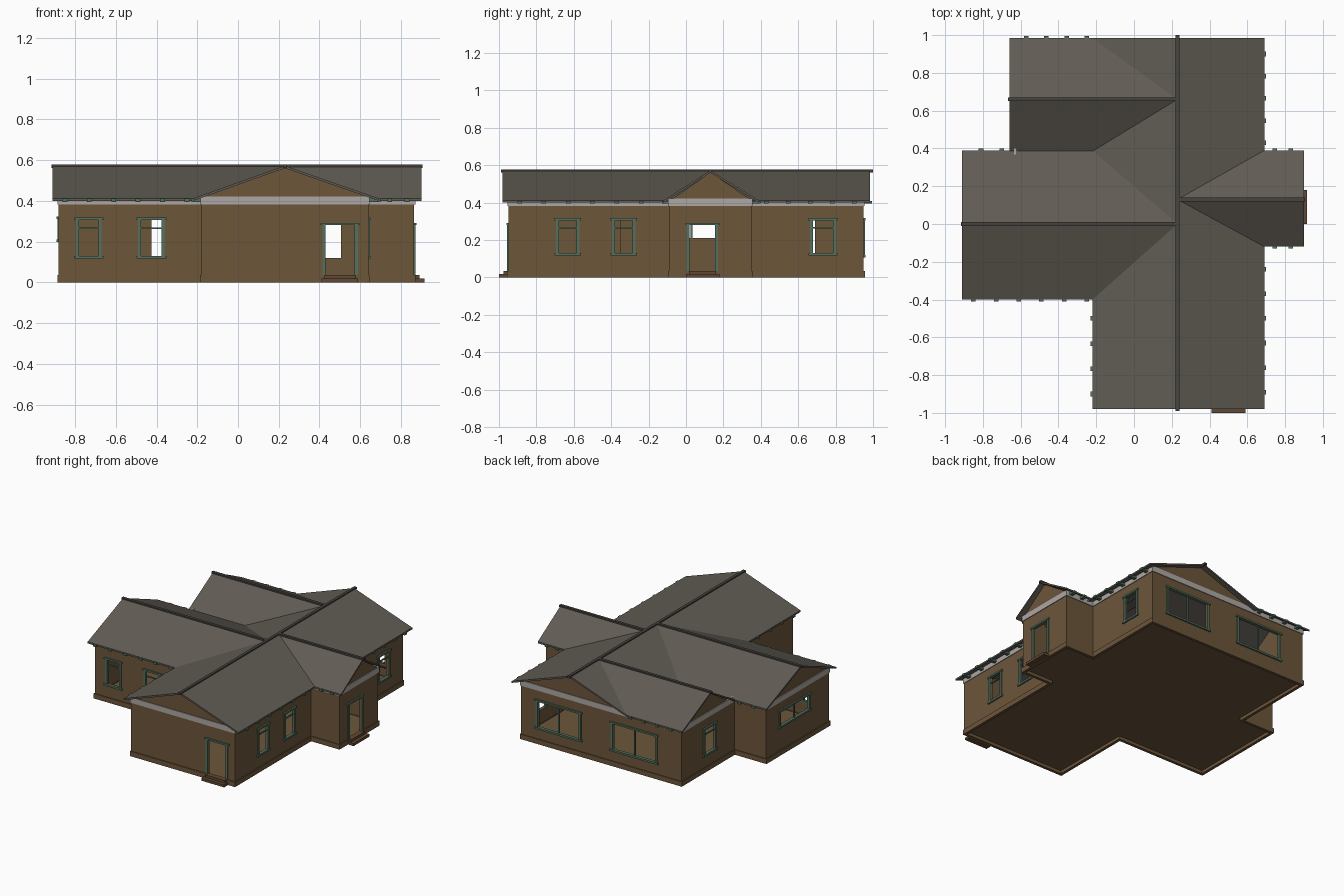
import bpy, bmesh
from mathutils import Vector

if "Cube" in bpy.data.objects:
    bpy.data.objects.remove(bpy.data.objects["Cube"])


def material(name, r, g, b):
    m = bpy.data.materials.new(name)
    m.diffuse_color = (r, g, b, 1)
    m.use_nodes = True
    m.node_tree.nodes["Principled BSDF"].inputs["Base Color"].default_value = m.diffuse_color
    return m


WALL = material("brown_wall", 0.150, 0.092, 0.042)
ROOF = material("grey_roof", 0.118, 0.106, 0.088)
CAP = material("dark_ridge", 0.060, 0.056, 0.048)
GREEN = material("green_trim", 0.085, 0.165, 0.115)
WHITE = material("white_frieze", 0.42, 0.39, 0.37)
STEP = material("step_brown", 0.120, 0.065, 0.033)


def finish(name, bm, mat):
    bmesh.ops.recalc_face_normals(bm, faces=bm.faces[:])
    me = bpy.data.meshes.new(name)
    bm.to_mesh(me)
    bm.free()
    me.materials.append(mat)
    ob = bpy.data.objects.new(name, me)
    bpy.context.collection.objects.link(ob)
    return ob


def boxes(name, mat, items):
    """One object out of several (x0,x1,y0,y1,z0,z1) boxes."""
    bm = bmesh.new()
    for x0, x1, y0, y1, z0, z1 in items:
        vs = bmesh.ops.create_cube(bm, size=1)["verts"]
        for v in vs:
            v.co = Vector(((x0 + x1) / 2 + v.co.x * (x1 - x0),
                           (y0 + y1) / 2 + v.co.y * (y1 - y0),
                           (z0 + z1) / 2 + v.co.z * (z1 - z0)))
    return finish(name, bm, mat)


def prism(name, mat, pts, shift):
    """Polygon swept along a vector."""
    bm = bmesh.new()
    a = [bm.verts.new(p) for p in pts]
    b = [bm.verts.new(Vector(p) + Vector(shift)) for p in pts]
    bm.faces.new(a)
    bm.faces.new(b[::-1])
    for i in range(len(a)):
        j = (i + 1) % len(a)
        bm.faces.new((a[i], a[j], b[j], b[i]))
    return finish(name, bm, mat)


PLAN = [(-.18, -.95), (.64, -.95), (.64, -.09), (.865, -.09), (.865, .35), (.64, .35),
        (.64, .95), (-.63, .95), (-.63, .35), (-.88, .35), (-.88, -.36), (-.18, -.36)]


def offset(d):
    out = []
    for i, p in enumerate(PLAN):
        a, p, b = Vector(PLAN[i - 1]), Vector(p), Vector(PLAN[(i + 1) % len(PLAN)])
        d1, d2 = (p - a).normalized(), (b - p).normalized()
        out.append(p + d * (Vector((d1.y, -d1.x)) + Vector((d2.y, -d2.x))))
    return out


def ring(name, mat, outer, inner, z0, z1):
    """Wall running round the floor plan."""
    bm = bmesh.new()
    loops = [[bm.verts.new((p.x, p.y, z)) for p in offset(d)]
             for d, z in ((outer, z0), (outer, z1), (inner, z1), (inner, z0))]
    n = len(PLAN)
    for k in range(4):
        a, b = loops[k], loops[(k + 1) % 4]
        for i in range(n):
            j = (i + 1) % n
            bm.faces.new((a[i], a[j], b[j], b[i]))
    return finish(name, bm, mat)


# Shell of the house
ring("plinth", WALL, .006, -.014, 0, .035)
walls = ring("walls", WALL, 0, -.012, .03, .415)
ring("frieze", WHITE, .005, -.006, .382, .421)
prism("floor", WALL, [(p.x, p.y, .022) for p in offset(-.005)], (0, 0, .008))


def side(axis, c, s, a0, a1, o0, o1, z0, z1):
    """Box placed on a wall plane: a = along wall, o = outward distance."""
    lo, hi = sorted((c + s * o0, c + s * o1))
    return (lo, hi, a0, a1, z0, z1) if axis == "x" else (a0, a1, lo, hi, z0, z1)


# Openings: name, wall axis, wall position, outward sign, range along wall, heights
OPEN = [
    ("front_window_left", "y", -.36, -1, -.78, -.685, .13, .305),
    ("front_window_right", "y", -.36, -1, -.475, -.375, .13, .305),
    ("side_window_a", "x", .64, 1, -.68, -.585, .13, .305),
    ("side_window_b", "x", .64, 1, -.38, -.285, .13, .305),
    ("side_window_c", "x", .64, 1, .68, .785, .13, .305),
    ("back_wing_window", "x", -.63, -1, .575, .69, .13, .305),
    ("back_wide_window_a", "y", .95, 1, .18, .505, .12, .305),
    ("back_wide_window_b", "y", .95, 1, -.425, -.09, .12, .305),
    ("left_wide_window", "x", -.88, -1, -.13, .19, .21, .31),
    ("front_door", "y", -.95, -1, .43, .572, .036, .28),
    ("side_door", "x", .865, 1, .02, .155, .036, .28),
]
cutter = boxes("opening_cutter", WALL, [side(*o[1:6], -.03, .03, *o[6:]) for o in OPEN])
mod = walls.modifiers.new("openings", "BOOLEAN")
mod.object = cutter
mod.solver = "EXACT"
dg = bpy.context.evaluated_depsgraph_get()
cut = bpy.data.meshes.new_from_object(walls.evaluated_get(dg))
walls.modifiers.clear()
walls.data = cut
bpy.data.objects.remove(cutter)

# Frames, sills, heads and glazing bars
for name, ax, c, s, a0, a1, z0, z1 in OPEN:
    def f(u0, u1, w0, w1, out=.007, inn=-.012):
        return side(ax, c, s, u0, u1, inn, out, w0, w1)
    t = .016
    parts = [f(a0 - t, a0, z0, z1), f(a1, a1 + t, z0, z1),
             f(a0 - t - .008, a1 + t + .008, z1, z1 + .012, .011)]
    if "door" not in name:
        parts.append(f(a0 - t - .008, a1 + t + .008, z0 - .013, z0, .011))
        m = (a0 + a1) / 2
        if "wide" in name:
            parts.append(f(m - .005, m + .005, z0, z1, 0, -.008))
        else:
            parts.append(f(a0, a1, .262, .27, 0, -.008))
    boxes(name + "_frame", GREEN, parts)

# Door steps
boxes("front_steps", STEP, [(.41, .59, -1, -.95, 0, .018), (.425, .578, -.975, -.945, .018, .036)])
boxes("side_steps", STEP, [(.865, .915, 0, .18, 0, .018), (.86, .89, .015, .16, .018, .036)])

# Roof planes: each runs from an eave line up to a ridge line
E, R, T = .412, .572, .012


def roof(name, e0, e1, r1, r0):
    prism(name, ROOF, [(*e0, E), (*e1, E), (*r1, R), (*r0, R)], (0, 0, -T))


for tag, x in (("left", -.22), ("right", .69)):
    roof("main_roof_" + tag, (x, -.98), (x, .985), (.23, .985), (.23, -.98))
# wing: name, end x, inner eave x, front eave y, back eave y, ridge y
WINGS = [("left_wing", -.91, -.22, -.40, .39, 0), ("back_wing", -.66, -.22, .385, .985, .66),
         ("porch", .90, .69, -.12, .39, .13)]
caps = [(.22, .24, -.99, 1.0, .562, .577)]
for name, xe, xi, ya, yb, yr in WINGS:
    for tag, y in (("front", ya), ("rear", yb)):
        roof(f"{name}_roof_{tag}", (xe, y), (xi, y), (.23, yr), (xe, yr))
    end = xe + (.006 if xe > 0 else -.006)
    caps.append((min(end, .23), max(end, .23), yr - .01, yr + .01, .562, .577))
    # gable triangle over the end wall
    d = .03 if xe < 0 else -.035
    prism(name + "_gable", WALL, [(xe + d, ya + .04, .414), (xe + d, yb - .04, .414),
                                  (xe + d, yr, .563)], (d * .35, 0, 0))
boxes("ridge_caps", CAP, caps)
for tag, y, d in (("front", -.95, .01), ("back", .95, -.01)):
    prism(f"main_gable_{tag}", WALL, [(-.18, y, .414), (.65, y, .414), (.23, y, .563)], (0, d, 0))

# Rafter tails along the eaves: axis, eave position, sign, first, last, count
EAVES = [("y", -.40, -1, -.85, -.25, 6), ("y", .39, 1, -.81, -.70, 2), ("y", .985, 1, -.57, -.25, 4),
         ("x", .69, 1, -.89, -.24, 6), ("x", .69, 1, .43, .90, 5), ("x", -.22, -1, -.90, -.50, 4),
         ("y", .39, 1, .745, .83, 2), ("y", -.12, -1, .745, .83, 2)]
tails = []
for ax, c, s, a, b, n in EAVES:
    for i in range(n):
        m = a + (b - a) * i / (n - 1)
        tails.append(side(ax, c, s, m - .012, m + .012, -.045, .009, .395, .41))
boxes("rafter_tails", GREEN, tails)
